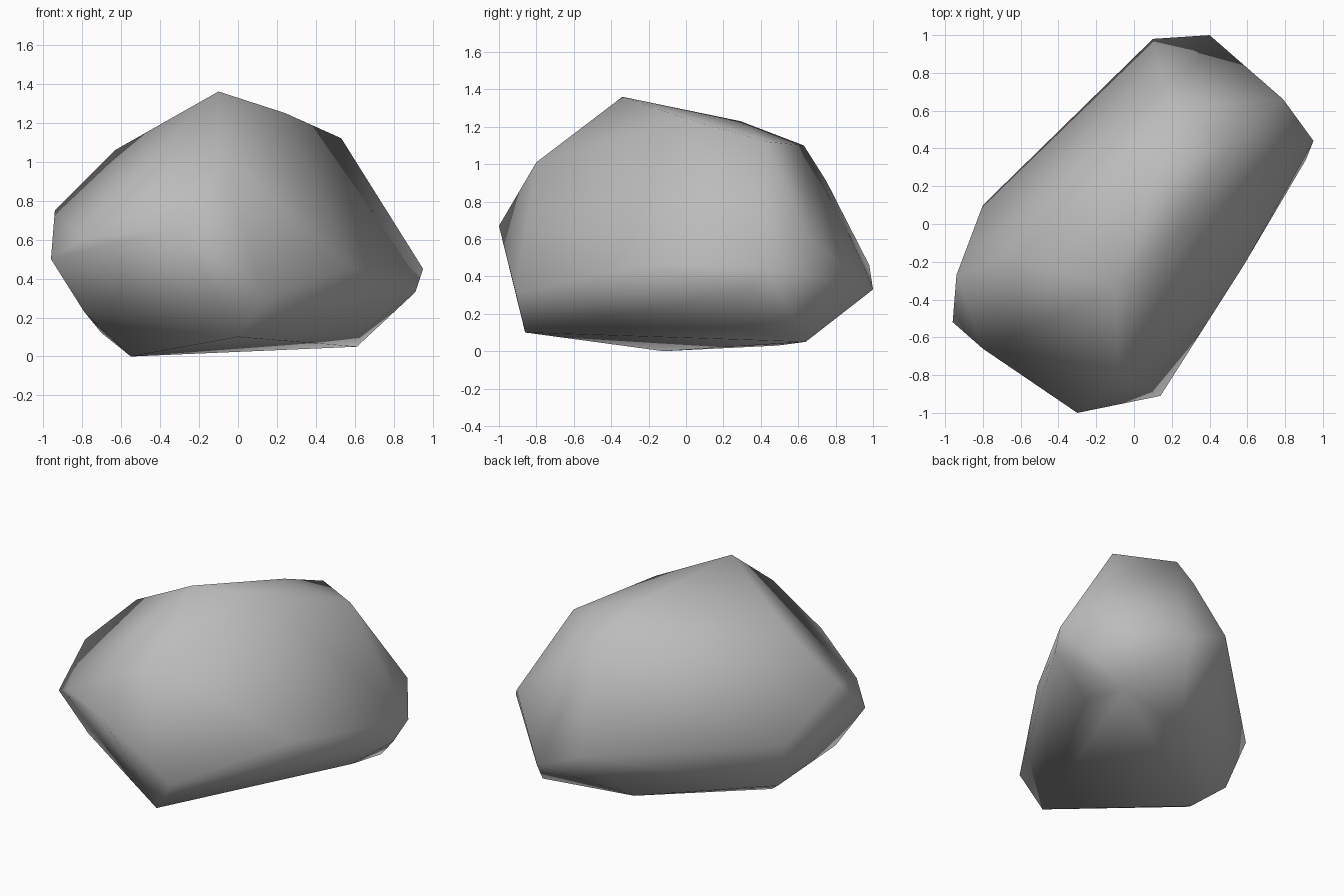
import bpy
import bmesh
from mathutils import Vector

cube = bpy.data.objects.get("Cube")
if cube:
    bpy.data.objects.remove(cube, do_unlink=True)


def make_material(name, colour):
    material = bpy.data.materials.new(name)
    material.use_nodes = True
    material.diffuse_color = colour
    shader = next(n for n in material.node_tree.nodes if n.type == 'BSDF_PRINCIPLED')
    shader.inputs["Base Color"].default_value = colour
    shader.inputs["Roughness"].default_value = 0.9
    return material


def hull_object(name, corner_groups, material, unit=0.01):
    """Wrap a tight skin of flat facets around groups of corner points."""
    bm = bmesh.new()
    for group in corner_groups:
        for corner in group:
            bm.verts.new(Vector(corner) * unit)
    result = bmesh.ops.convex_hull(bm, input=bm.verts)
    # Corners that fall inside the skin are dropped
    loose = [v for v in bm.verts if not v.link_faces]
    bmesh.ops.delete(bm, geom=loose, context='VERTS')
    bmesh.ops.recalc_face_normals(bm, faces=bm.faces)
    for face in bm.faces:
        face.smooth = True
    mesh = bpy.data.meshes.new(name)
    bm.to_mesh(mesh)
    bm.free()
    mesh.materials.append(material)
    obj = bpy.data.objects.new(name, mesh)
    bpy.context.collection.objects.link(obj)
    return obj


# Corners of the boulder in hundredths, from the crown down to the foot
crown = [(-10, -34, 136), (24, -2, 125), (14, 29, 123),
         (53, 43, 112), (19, 63, 110)]
shoulder = [(-63, -17, 106), (-8, -80, 101), (16, 75, 91),
            (-94, -27, 75)]
waist = [(-30, -100, 67), (-80, -66, 60), (-96, -52, 50),
         (79, 66, 60), (95, 44, 45), (58, -22, 46),
         (-80, 10, 44), (10, 98, 46)]
skirt = [(40, 100, 33), (91, 34, 33), (14, -91, 31),
         (-79, -45, 23)]
foot = [(35, -30, 16), (63, 30, 12), (-70, 3, 12),
        (0, -86, 10), (61, 64, 5), (4, 49, 3), (-55, -12, 0)]

stone = make_material("grey stone", (0.5, 0.5, 0.5, 1.0))
boulder = hull_object("boulder", [crown, shoulder, waist, skirt, foot], stone)
